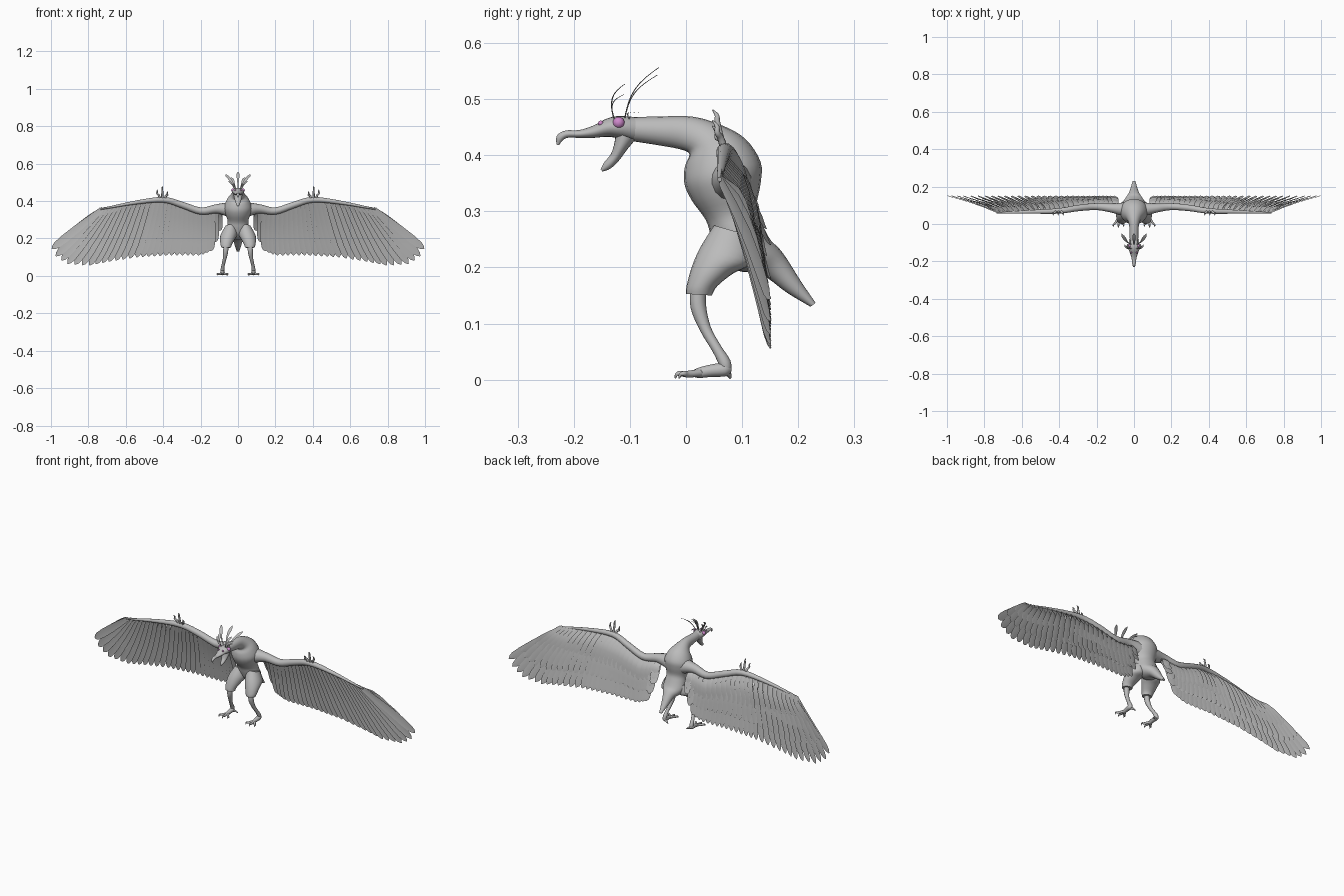
import bpy, bmesh, math
from mathutils import Vector

if "Cube" in bpy.data.objects:
    bpy.data.objects.remove(bpy.data.objects["Cube"])


def material(name, rgb):
    m = bpy.data.materials.new(name)
    m.diffuse_color = (*rgb, 1)
    m.use_nodes = True
    m.node_tree.nodes["Principled BSDF"].inputs["Base Color"].default_value = m.diffuse_color
    return m


GREY = material("plain grey", (0.5, 0.5, 0.5))
PINK = material("eye pink", (0.62, 0.25, 0.6))


def finish(name, bm, mat, mirror=False, solid=True):
    if solid:
        bmesh.ops.recalc_face_normals(bm, faces=bm.faces[:])
    me = bpy.data.meshes.new(name)
    bm.to_mesh(me)
    bm.free()
    ob = bpy.data.objects.new(name, me)
    bpy.context.collection.objects.link(ob)
    me.materials.append(mat)
    if mirror:
        ob.modifiers.new("mirror", 'MIRROR').use_mirror_merge = False
    bpy.ops.object.select_all(action='DESELECT')
    ob.select_set(True)
    bpy.context.view_layer.objects.active = ob
    bpy.ops.object.shade_smooth_by_angle(angle=math.radians(50))
    return ob


def smooth(rows, k=4):
    """Catmull-Rom through tuples of any length."""
    out = []
    for i in range(len(rows) - 1):
        a, b, c, d = rows[max(i - 1, 0)], rows[i], rows[i + 1], rows[min(i + 2, len(rows) - 1)]
        for j in range(k):
            t = j / k
            out.append([0.5 * (2 * q + (r - p) * t + (2 * p - 5 * q + 4 * r - s) * t * t
                               + (3 * q - p - 3 * r + s) * t ** 3) for p, q, r, s in zip(a, b, c, d)])
    return out + [list(rows[-1])]


def skin(bm, rings):
    vs = [[bm.verts.new(p) for p in r] for r in rings]
    n = len(vs[0])
    for a, b in zip(vs, vs[1:]):
        for i in range(n):
            bm.faces.new((a[i], a[(i + 1) % n], b[(i + 1) % n], b[i]))
    bm.faces.new(vs[0])
    bm.faces.new(vs[-1][::-1])


def loft(name, stations, mirror=False, n=20):
    """Stations: centre x, lower/front point (y, z), upper/back point (y, z), half width."""
    bm, rings = bmesh.new(), []
    for cx, y0, z0, y1, z1, w in smooth(stations):
        c = Vector((cx, (y0 + y1) / 2, (z0 + z1) / 2))
        h = Vector((0, (y1 - y0) / 2, (z1 - z0) / 2))
        rings.append([c + h * math.sin(a) + Vector((w * math.cos(a), 0, 0))
                      for a in (2 * math.pi * i / n for i in range(n))])
    skin(bm, rings)
    return finish(name, bm, GREY, mirror)


def tube(bm, pts, ref, n=10):
    """Round tube through (x, y, z, radius) points."""
    rows = smooth(pts)
    ps = [Vector(r[:3]) for r in rows]
    rings = []
    for i, r in enumerate(rows):
        t = (ps[min(i + 1, len(ps) - 1)] - ps[max(i - 1, 0)]).normalized()
        u = t.cross(Vector(ref)).normalized()
        v = t.cross(u)
        rings.append([ps[i] + (u * math.cos(a) + v * math.sin(a)) * max(r[3], 0.0008)
                      for a in (2 * math.pi * j / n for j in range(n))])
    skin(bm, rings)


def blade(bm, path, widths, side):
    """Thin feather: three verts across with a slightly raised quill."""
    rows = []
    for p, w in zip(path, widths):
        rows.append([bm.verts.new(p - side * w), bm.verts.new(p + Vector((0, 0.002, 0))),
                     bm.verts.new(p + side * w)])
    for a, b in zip(rows, rows[1:]):
        for i in (0, 1):
            bm.faces.new((a[i], a[i + 1], b[i + 1], b[i]))


# Torso, neck and tail in one sweep
loft("body_neck_tail", [
    (0, -.095, .425, -.095, .468, .022), (0, -.05, .418, -.05, .469, .024),
    (0, -.012, .411, .01, .469, .027), (0, .006, .402, .06, .455, .04),
    (0, -.002, .38, .105, .43, .06), (0, -.003, .35, .133, .388, .074),
    (0, .01, .32, .133, .35, .069), (0, .035, .285, .126, .31, .056),
    (0, .045, .255, .135, .28, .058), (0, .06, .22, .15, .25, .06),
    (0, .09, .195, .165, .235, .048), (0, .135, .187, .18, .215, .03),
    (0, .18, .155, .205, .175, .018), (0, .222, .13, .231, .137, .008)])

# Head with hooked upper beak, and open lower jaw
loft("head_upper_beak", [
    (0, -.09, .425, -.09, .468, .022), (0, -.12, .43, -.12, .470, .032),
    (0, -.14, .433, -.142, .465, .027), (0, -.165, .431, -.165, .453, .018),
    (0, -.19, .431, -.19, .445, .012), (0, -.212, .431, -.215, .444, .009),
    (0, -.222, .424, -.23, .435, .006), (0, -.226, .418, -.231, .419, .002)])
loft("lower_jaw", [
    (0, -.09, .428, -.125, .44, .024), (0, -.105, .41, -.128, .42, .02),
    (0, -.120, .39, -.134, .402, .014), (0, -.135, .376, -.146, .387, .009),
    (0, -.149, .371, -.152, .375, .003)])

# Eyes and nostrils
for name, loc, r in (("eyes", (.026, -.12, .458), .0105), ("nostrils", (.014, -.152, .457), .0048)):
    bm = bmesh.new()
    bmesh.ops.create_uvsphere(bm, u_segments=16, v_segments=10, radius=r)
    bmesh.ops.translate(bm, verts=bm.verts[:], vec=loc)
    finish(name, bm, PINK, True)


# Crest plumes: narrow stalks that widen to rounded ends
def plume(bm, base, tip, w):
    b, t = Vector(base), Vector(tip)
    path = []
    for i in range(9):
        s = i / 8
        p = b.lerp(t, s)
        bow = math.sin(math.pi * s) * 0.012
        path.append(p + Vector((0, -bow, bow * 0.5)))
    blade(bm, path, [w * f for f in (.25, .3, .38, .5, .65, .85, 1, .85, .2)], Vector((1, 0, 0)))


bm = bmesh.new()
plume(bm, (0, -.11, .467), (0, -.05, .556), .009)
finish("middle_crest_plume", bm, GREY, solid=False)
bm = bmesh.new()
for base, tip, w in (((.014, -.11, .466), (.066, -.052, .543), .010),
                     ((.012, -.13, .466), (.036, -.11, .527), .008),
                     ((.018, -.128, .463), (.05, -.112, .508), .006),
                     ((.016, -.102, .465), (.024, -.08, .475), .004)):
    plume(bm, base, tip, w)
finish("side_crest_plumes", bm, GREY, True, False)

# Legs: feathered thigh, bare shank, foot and clawed toes
loft("thighs", [
    (.038, .05, .275, .12, .255, .03), (.048, .025, .235, .12, .21, .044),
    (.057, .01, .2, .085, .19, .039), (.063, .001, .167, .056, .167, .030),
    (.063, .0, .153, .046, .15, .026)], True)
bm = bmesh.new()
X = (1, 0, 0)
tube(bm, [(.065, .022, .165, .014), (.066, .022, .13, .014), (.072, .035, .09, .010),
          (.08, .055, .055, .009), (.083, .069, .03, .011), (.083, .071, .014, .009)], X)
tube(bm, [(.083, .081, .017, .004), (.083, .07, .018, .012), (.083, .045, .016, .011),
          (.083, .022, .012, .009), (.083, .012, .011, .005)], X)
for tx, ty in ((.056, -.012), (.083, -.019), (.110, -.012)):
    mx = .083 + (tx - .083) * .65
    tube(bm, [(.083, .032, .013, .007), (mx, .004, .010, .006), (tx, ty + .008, .011, .0045),
              (tx, ty + .002, .009, .003), (tx, ty, .002, .001)], X)
tube(bm, [(.083, .07, .014, .007), (.066, .076, .010, .005), (.057, .079, .003, .002)], (0, 0, 1))
finish("shanks_and_feet", bm, GREY, True)

# Wing arms
BONE = [(.03, .08, .35, .04), (.07, .08, .357, .034), (.12, .085, .358, .024), (.2, .093, .347, .019),
        (.3, .085, .38, .017), (.4, .07, .407, .015), (.55, .065, .392, .010), (.735, .06, .357, .004)]
bm = bmesh.new()
tube(bm, BONE, (0, 1, 0), 14)
finish("wing_arms", bm, GREY, True)

# Three clawed fingers at each wrist
bm = bmesh.new()
for bx, tx, tz in ((.392, .378, .452), (.404, .405, .481), (.414, .432, .462)):
    tube(bm, [(bx, .07, .405, .007), ((bx + tx) / 2, .062, .43, .006), (tx, .056, tz - .022, .005),
              (tx, .055, tz - .010, .004), (tx, .047, tz, .001)], X, 8)
finish("wing_fingers", bm, GREY, True)

# Wing feathers: position, root x, z, tip x, z from the body outwards
SPREAD = [(0, .10, .35, .105, .24), (.06, .13, .352, .14, .135), (.16, .2, .345, .2, .11),
          (.35, .33, .388, .36, .11), (.55, .45, .402, .54, .10), (.7, .56, .388, .70, .075),
          (.8, .63, .376, .80, .055), (.9, .69, .365, .915, .065), (.96, .72, .36, .97, .10),
          (1, .73, .357, .995, .145)]


def spread(s):
    for a, b in zip(SPREAD, SPREAD[1:]):
        if s <= b[0]:
            f = (s - a[0]) / (b[0] - a[0])
            return [p + (q - p) * f for p, q in zip(a, b)][1:]
    return SPREAD[-1][1:]


def bone_y(x):
    for a, b in zip(BONE, BONE[1:]):
        if x <= b[0]:
            return a[1] + (b[1] - a[1]) * (x - a[0]) / (b[0] - a[0])
    return BONE[-1][1]


ROWS = (("flight_feathers", 30, 1.0, .0, .021), ("long_covert_feathers", 28, .74, .010, .020),
        ("short_covert_feathers", 26, .48, .016, .019))
for name, count, reach, lift, half in ROWS:
    bm = bmesh.new()
    for i in range(count):
        rx, rz, tx, tz = spread(i / (count - 1))
        root = Vector((rx, bone_y(rx), rz))
        tip = root.lerp(Vector((tx, .150, tz)), reach)
        along = (tip - root).normalized()
        side = along.cross(Vector((0, 1, 0))).normalized()
        side = (side + Vector((0, .16, 0))).normalized()  # shingled overlap
        path, widths = [], []
        for s, w in ((0, .55), (.25, .8), (.5, 1), (.75, 1.05), (.9, .9), (.96, .62), (1, .12)):
            bow = math.sin(math.pi * min(s * 1.1, 1)) * .006
            path.append(root.lerp(tip, s) + Vector((0, lift * min(1, s * 4) + bow, 0)))
            widths.append(half * w)
        blade(bm, path, widths, side)
    finish(name, bm, GREY, True, False)
